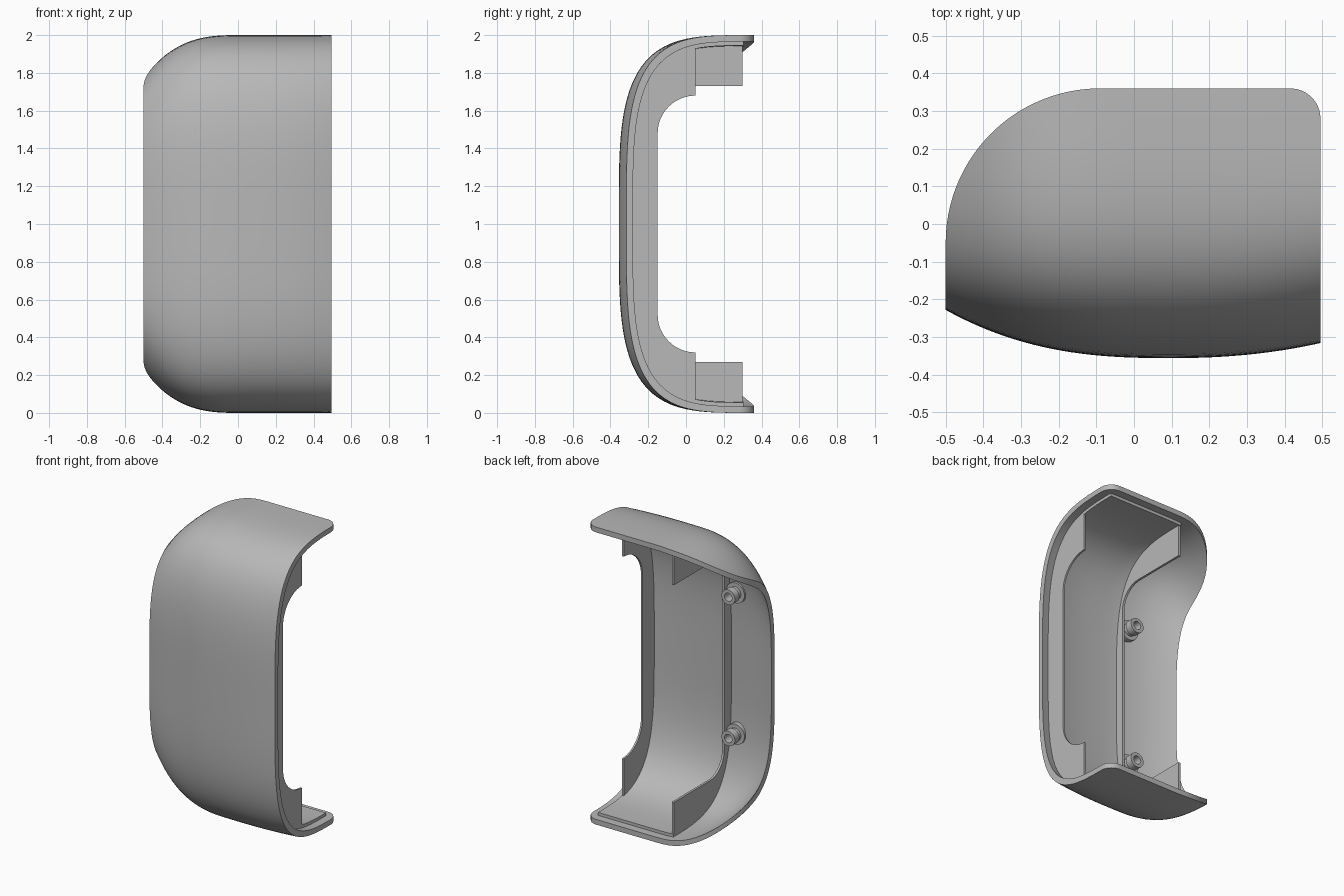
import bpy, bmesh, math

if "Cube" in bpy.data.objects:
    bpy.data.objects.remove(bpy.data.objects["Cube"], do_unlink=True)

grey = bpy.data.materials.new("plain_grey")
grey.use_nodes = True
grey.diffuse_color = (0.48, 0.48, 0.48, 1)
grey.node_tree.nodes["Principled BSDF"].inputs["Base Color"].default_value = (0.48, 0.48, 0.48, 1)

BACK = 0.36    # rearmost y, also the centre of every section curve
POWER = 3.8    # squareness of the section curve


def front_y(x):
    """Crown of the front surface."""
    if x < 0.1:
        return -0.356 + 0.128 * ((0.1 - x) / 0.6) ** 2.6
    return -0.356 + 0.04 * ((x - 0.1) / 0.395) ** 2.2


def half_height(x):
    return 1 - 0.22 * max(0, -x / 0.5) ** 2.8


def plan_y(x):
    """Rear edge of the outline seen from above."""
    if x < -0.09:
        return -0.05 + 0.41 * math.sqrt(max(0, 1 - ((x + 0.09) / 0.41) ** 2))
    if x > 0.415:
        return 0.28 + 0.08 * math.sqrt(max(0, 1 - ((x - 0.415) / 0.08) ** 2))
    return BACK


def section(x, inset, tip, count=72):
    """C-shaped curve in the y-z plane, cut off at y = tip."""
    depth = BACK - front_y(x) - inset
    height = half_height(x) - inset
    u = max(1e-4, (BACK - tip) / depth)
    limit = math.atan((u ** -POWER - 1) ** (1 / POWER))
    points = []
    for i in range(count + 1):
        a = limit * (2 * i / count - 1)
        c, s = math.cos(a), math.sin(a)
        r = (abs(c) ** POWER + abs(s) ** POWER) ** (-1 / POWER)
        points.append((x, BACK - depth * r * c, 1 + height * r * s))
    return points


def finish(bm, name, angle=35):
    bmesh.ops.recalc_face_normals(bm, faces=bm.faces)
    mesh = bpy.data.meshes.new(name)
    bm.to_mesh(mesh)
    bm.free()
    mesh.materials.append(grey)
    obj = bpy.data.objects.new(name, mesh)
    bpy.context.collection.objects.link(obj)
    bpy.ops.object.select_all(action='DESELECT')
    obj.select_set(True)
    bpy.context.view_layer.objects.active = obj
    bpy.ops.object.shade_smooth_by_angle(angle=math.radians(angle))
    return obj


def curved_sheet(name, stations, outer, inner, tip):
    """Closed sheet lofted between an outer and an inner skin."""
    bm = bmesh.new()
    loops = []
    for x in stations:
        ring = section(x, outer, tip(x)) + section(x, inner, tip(x))[::-1]
        loops.append([bm.verts.new(p) for p in ring])
    n = len(loops[0])
    for a, b in zip(loops, loops[1:]):
        for i in range(n):
            j = (i + 1) % n
            bm.faces.new((a[i], a[j], b[j], b[i]))
    for ring in (loops[0], loops[-1]):
        for i in range(n // 2 - 1):
            bm.faces.new((ring[i], ring[i + 1], ring[n - 2 - i], ring[n - 1 - i]))
    return finish(bm, name)


def rib(name, x, thick, tip, edge, leg, radius):
    """C-shaped plate: outer side hugs the shell, inner side has round corners."""
    outline = section(x, 0.03, tip)
    inside = [(tip, leg)] if tip - edge > radius + 0.01 else []
    for i in range(13):
        a = math.pi / 2 * i / 12
        inside.append((edge + radius - radius * math.sin(a), leg - radius + radius * math.cos(a)))
    outline += [(x, y, z) for y, z in inside]
    outline += [(x, y, 2 - z) for y, z in reversed(inside)]
    bm = bmesh.new()
    face = bm.faces.new([bm.verts.new(p) for p in outline])
    side = bmesh.ops.extrude_face_region(bm, geom=[face])
    moved = [v for v in side["geom"] if isinstance(v, bmesh.types.BMVert)]
    bmesh.ops.translate(bm, verts=moved, vec=(thick, 0, 0))
    return finish(bm, name)


def lathe(name, x, z, profile, steps=32):
    """Ring turned about an axis along y; profile holds (radius, y)."""
    bm = bmesh.new()
    rings = []
    for i in range(steps):
        a = 2 * math.pi * i / steps
        rings.append([bm.verts.new((x + r * math.cos(a), y, z + r * math.sin(a))) for r, y in profile])
    n = len(profile)
    for i in range(steps):
        a, b = rings[i], rings[(i + 1) % steps]
        for k in range(n):
            m = (k + 1) % n
            bm.faces.new((a[k], a[m], b[m], b[k]))
    return finish(bm, name)


# Outer shell, with stations packed near both ends
stations = [-0.0025 - 0.4975 * math.cos(math.pi * i / 56) for i in range(57)]
shell = curved_sheet("outer_shell", stations, 0, 0.035, plan_y)

# Screw holes and their bosses
SCREW_X, SCREW_R = -0.183, 0.05
for label, z in (("lower", 0.53), ("upper", 1.48)):
    bm = bmesh.new()
    bmesh.ops.create_cone(bm, cap_ends=True, segments=32, radius1=SCREW_R, radius2=SCREW_R, depth=0.3)
    for v in bm.verts:
        v.co = (SCREW_X + v.co.x, v.co.z - 0.33, z + v.co.y)
    cutter = finish(bm, label + "_hole_cutter")
    cutter.hide_render = True
    cutter.hide_set(True)
    cut = shell.modifiers.new(label + "_hole", 'BOOLEAN')
    cut.operation = 'DIFFERENCE'
    cut.solver = 'EXACT'
    cut.object = cutter
    lathe(label + "_screw_boss", SCREW_X, z, [
        (0.028, -0.315), (0.051, -0.315), (0.051, -0.302), (0.068, -0.302), (0.068, -0.262),
        (0.042, -0.262), (0.042, -0.235), (0.05, -0.235), (0.05, -0.187), (0.028, -0.187)])

# Apply the hole cuts, then drop the cutters
bpy.context.view_layer.objects.active = shell
for mod in list(shell.modifiers):
    if mod.type == 'BOOLEAN':
        cutter = mod.object
        with bpy.context.temp_override(object=shell, active_object=shell, selected_objects=[shell]):
            bpy.ops.object.modifier_move_to_index(modifier=mod.name, index=0)
            bpy.ops.object.modifier_apply(modifier=mod.name)
        bpy.data.objects.remove(cutter, do_unlink=True)

# Inner liner between the two ribs, leaving a stepped rim around the shell
liner_stations = [-0.12 + 0.56 * i / 24 for i in range(25)]
curved_sheet("inner_liner", liner_stations, 0.03, 0.055, lambda x: 0.305)

# Ribs
rib("end_rib", 0.428, 0.012, 0.05, -0.15, 1.68, 0.2)
rib("middle_rib", -0.12, 0.015, 0.3, -0.235, 1.73, 0.15)
